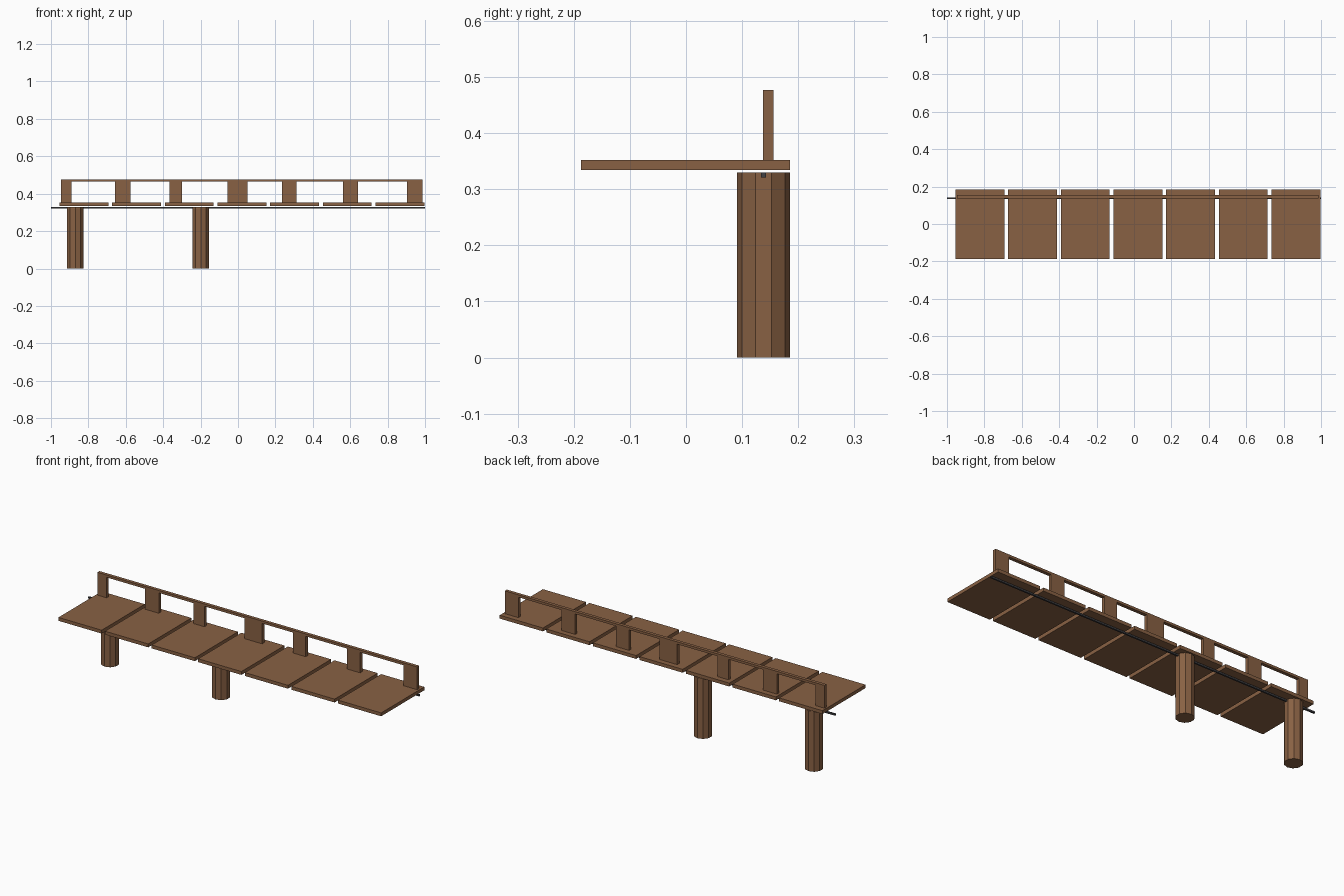
import bpy

if "Cube" in bpy.data.objects:
    bpy.data.objects.remove(bpy.data.objects["Cube"])


def material(name, color):
    m = bpy.data.materials.new(name)
    m.diffuse_color = (*color, 1)
    m.use_nodes = True
    m.node_tree.nodes["Principled BSDF"].inputs["Base Color"].default_value = m.diffuse_color
    return m


wood = material("wood", (0.25, 0.12, 0.057))
metal = material("dark_metal", (0.05, 0.05, 0.055))


def box(name, x, y, z, mat=wood):
    """Box from (min, max) pairs on each axis."""
    bpy.ops.mesh.primitive_cube_add(size=1, location=[sum(p) / 2 for p in (x, y, z)])
    ob = bpy.context.object
    ob.name = name
    ob.scale = [p[1] - p[0] for p in (x, y, z)]
    bpy.ops.object.transform_apply(location=False, rotation=False, scale=True)
    ob.data.materials.append(mat)
    return ob


# Deck planks
for i in range(7):
    x = -0.954 + i * 0.2815
    box(f"deck_plank_{i + 1}", (x, x + 0.261), (-0.187, 0.185), (0.334, 0.3525))

# Railing: uprights of uneven width carrying one top bar
RAIL_Y = (0.1375, 0.1555)
uprights = [(-0.946, -0.890), (-0.658, -0.575), (-0.366, -0.299), (-0.056, 0.050),
            (0.235, 0.313), (0.561, 0.642), (0.904, 0.986)]
for i, x in enumerate(uprights):
    box(f"rail_upright_{i + 1}", x, RAIL_Y, (0.3525, 0.464))
box("top_rail", (-0.946, 0.986), RAIL_Y, (0.464, 0.477))

# Thin support rod under the deck
box("support_rod", (-1, 1), (0.1335, 0.1425), (0.321, 0.330), metal)

# Ten-sided piles
for i, x in enumerate((-0.870, -0.199)):
    bpy.ops.mesh.primitive_cylinder_add(vertices=10, radius=0.047, depth=0.33,
                                        location=(x, 0.138, 0.165))
    pile = bpy.context.object
    pile.name = f"pile_{i + 1}"
    pile.data.materials.append(wood)
